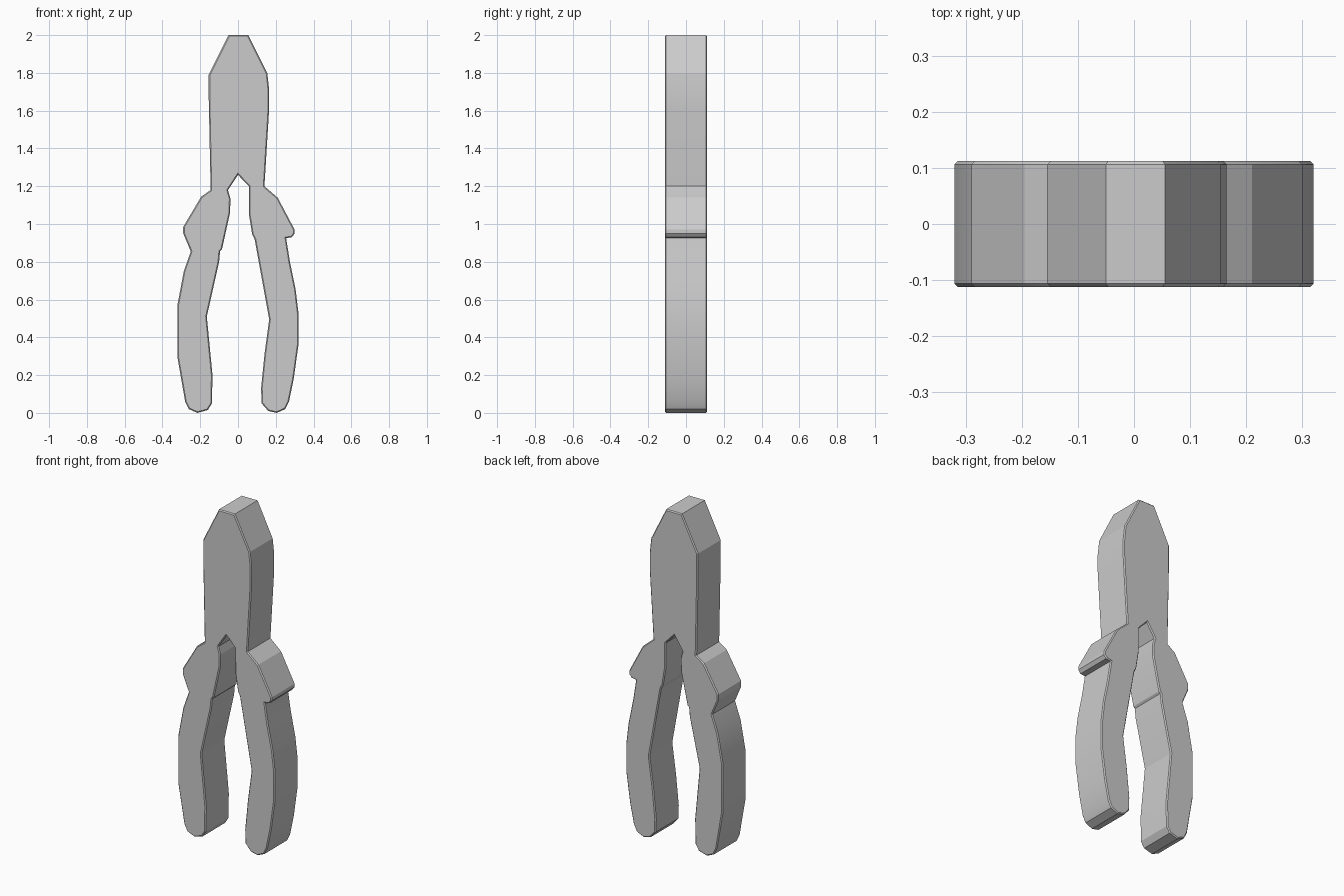
import bpy
import bmesh

HALF_DEPTH = 0.112
BEVEL_WIDTH = 0.006

if "Cube" in bpy.data.objects:
    bpy.data.objects.remove(bpy.data.objects["Cube"], do_unlink=True)


def make_material(name, colour):
    material = bpy.data.materials.new(name)
    material.use_nodes = True
    material.diffuse_color = colour
    for node in material.node_tree.nodes:
        if node.type == "BSDF_PRINCIPLED":
            node.inputs["Base Color"].default_value = colour
    return material


def extrude_profile(name, profile, material):
    """Turn a closed side profile into a solid plate with softened rims."""
    bm = bmesh.new()
    corners = [bm.verts.new((x, -HALF_DEPTH, z)) for x, z in profile]
    front = bm.faces.new(corners)
    result = bmesh.ops.extrude_face_region(bm, geom=[front], use_keep_orig=True)
    moved = [item for item in result["geom"] if isinstance(item, bmesh.types.BMVert)]
    bmesh.ops.translate(bm, verts=moved, vec=(0, 2 * HALF_DEPTH, 0))
    bmesh.ops.recalc_face_normals(bm, faces=bm.faces[:])

    # Soften only the rims around the two flat cheeks
    rims = [edge for edge in bm.edges
            if abs(edge.verts[0].co.y - edge.verts[1].co.y) < HALF_DEPTH]
    bmesh.ops.bevel(bm, geom=rims, offset=BEVEL_WIDTH, offset_type="OFFSET",
                    segments=1, affect="EDGES", clamp_overlap=True)

    mesh = bpy.data.meshes.new(name)
    bm.to_mesh(mesh)
    bm.free()
    mesh.materials.append(material)
    plate = bpy.data.objects.new(name, mesh)
    bpy.context.collection.objects.link(plate)
    bpy.context.view_layer.objects.active = plate
    plate.select_set(True)
    bpy.ops.object.shade_smooth_by_angle(angle=0.3)
    return plate


# Closed jaws, clockwise from the right-hand shoulder over the blunt nose
jaws = [(-.145, 1.18), (-.155, 1.66), (-.155, 1.79), (-.14, 1.82), (-.05, 2),
        (.055, 2), (.155, 1.8), (.165, 1.71), (.165, 1.61), (.14, 1.2)]

# Left handle: finger guard, outer grip, rounded foot, then up the inside
left_handle = [(.21, 1.14), (.3, .97), (.3, .95), (.285, .93), (.255, .925),
               (.275, .8), (.305, .655), (.32, .53), (.32, .36), (.295, .18),
               (.27, .06), (.25, .02), (.205, 0), (.16, .01), (.125, .05),
               (.122, .13), (.14, .31), (.165, .495), (.088, .92),
               (.075, .945), (.058, 1.05), (.057, 1.2)]

# Notch below the pivot
crotch = [(0, 1.26), (-.053, 1.18)]

# Right handle: down the inside, round the foot, up the outer grip
right_handle = [(-.04, 1.135), (-.042, 1.06), (-.085, .865), (-.095, .855),
                (-.1, .8), (-.165, .51), (-.135, .2), (-.138, .05),
                (-.16, .015), (-.215, 0), (-.26, .02), (-.28, .06),
                (-.32, .29), (-.32, .575), (-.287, .75), (-.25, .855),
                (-.29, .95), (-.29, .985), (-.195, 1.145)]

steel = make_material("plain grey", (0.6, 0.6, 0.6, 1))
extrude_profile("pliers_body", jaws + left_handle + crotch + right_handle, steel)
